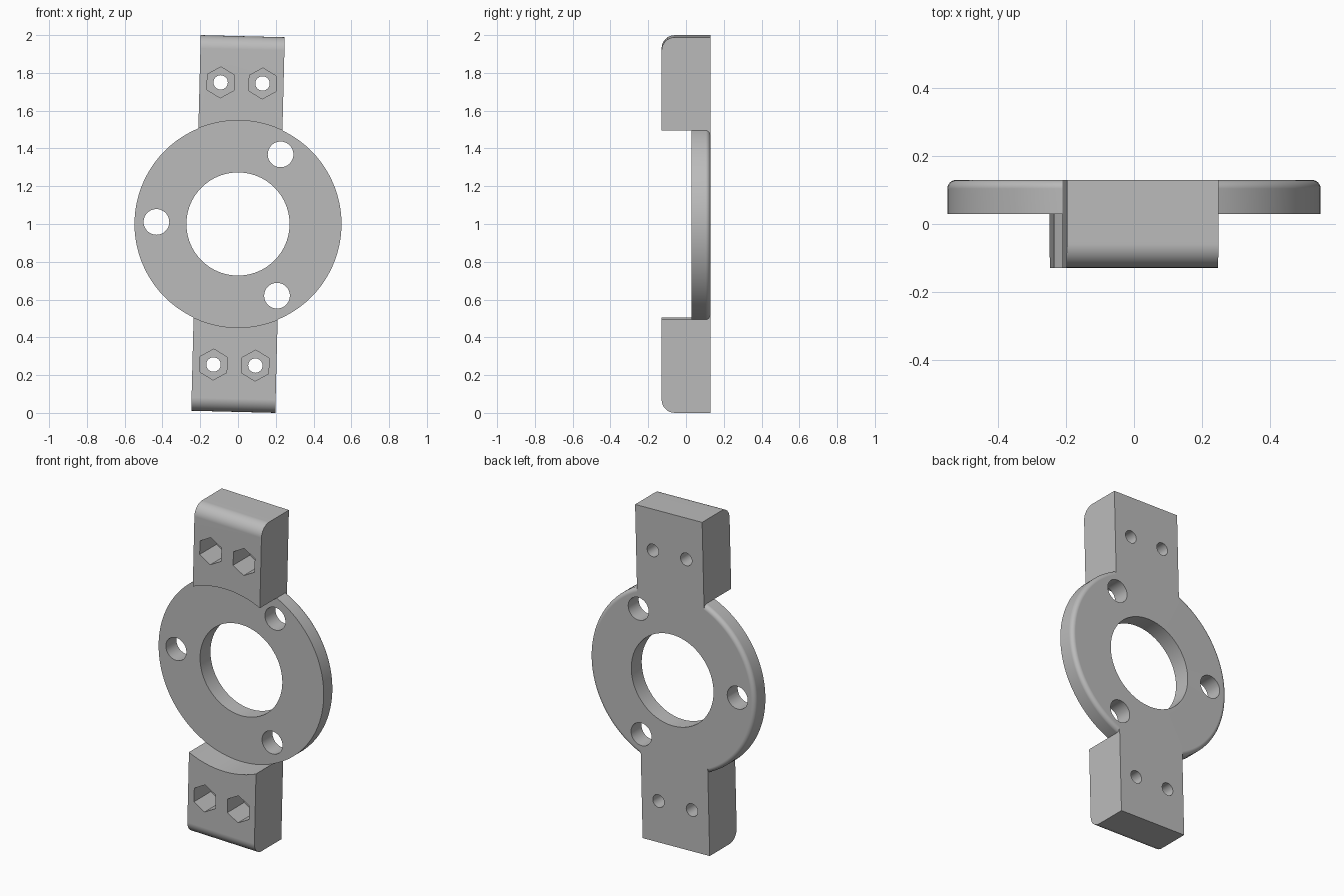
import bpy, bmesh
from math import sin, cos, pi, radians
from mathutils import Matrix

cube = bpy.data.objects.get("Cube")
if cube:
    bpy.data.objects.remove(cube, do_unlink=True)

FRONT, BACK, DISC_FRONT = -0.129, 0.129, 0.03
DISC_R, BORE_R, SEGMENTS = 0.548, 0.273, 128
TAB_HALF, TAB_END = 0.2225, 0.9945

grey = bpy.data.materials.new("plain_grey")
grey.use_nodes = True
grey.diffuse_color = (0.5, 0.5, 0.5, 1)
grey.node_tree.nodes["Principled BSDF"].inputs["Base Color"].default_value = (0.5, 0.5, 0.5, 1)


def finish(name, bm):
    bmesh.ops.recalc_face_normals(bm, faces=bm.faces)
    mesh = bpy.data.meshes.new(name)
    bm.to_mesh(mesh)
    bm.free()
    mesh.materials.append(grey)
    obj = bpy.data.objects.new(name, mesh)
    bpy.context.collection.objects.link(obj)
    return obj


def extrude(name, points, offset):
    bm = bmesh.new()
    face = bm.faces.new([bm.verts.new(p) for p in points])
    new = bmesh.ops.extrude_face_region(bm, geom=[face])["geom"]
    bmesh.ops.translate(bm, vec=offset, verts=[v for v in new if isinstance(v, bmesh.types.BMVert)])
    return finish(name, bm)


def prism(name, r, y0, y1, n, x=0, z=0, phase=0):
    """Prism with n sides along y."""
    angles = [2 * pi * i / n + phase for i in range(n)]
    return extrude(name, [(x + r * cos(a), y0, z + r * sin(a)) for a in angles], (0, y1 - y0, 0))


def revolve(name, profile):
    """Closed (radius, y) profile turned around the y axis."""
    bm = bmesh.new()
    rings = []
    for i in range(SEGMENTS):
        a = 2 * pi * i / SEGMENTS
        rings.append([bm.verts.new((r * cos(a), y, r * sin(a))) for r, y in profile])
    for i in range(SEGMENTS):
        p, q = rings[i - 1], rings[i]
        for j in range(len(profile)):
            bm.faces.new((p[j - 1], p[j], q[j], q[j - 1]))
    return finish(name, bm)


def combine(target, other, operation):
    mod = target.modifiers.new("combine", 'BOOLEAN')
    mod.object, mod.operation, mod.solver = other, operation, 'EXACT'
    bpy.context.view_layer.objects.active = target
    bpy.ops.object.modifier_apply(modifier=mod.name)
    bpy.data.objects.remove(other, do_unlink=True)


def rounded(cx, cy, r, steps=8):
    """Quarter arc from the +x direction to the +y direction."""
    return [(cx + r * cos(pi / 2 * i / steps), cy + r * sin(pi / 2 * i / steps)) for i in range(steps + 1)]


# Ring disc with a rounded rear rim
rim = 0.025
profile = [(BORE_R, BACK), (BORE_R, DISC_FRONT), (DISC_R, DISC_FRONT)]
profile += rounded(DISC_R - rim, BACK - rim, rim)
bracket = revolve("ring_bracket", profile)

# Upper and lower tabs, rounded along the outer front edge
corner = 0.07
for side in (1, -1):
    outline = [(BACK, 0.45), (BACK, TAB_END)]
    outline += [(-y, z) for y, z in reversed(rounded(-FRONT - corner, TAB_END - corner, corner))]
    outline += [(FRONT, 0.45)]
    tab = extrude("tab", [(-TAB_HALF, y, side * z) for y, z in outline], (2 * TAB_HALF, 0, 0))
    combine(bracket, tab, 'UNION')

# Round clearance in front of the disc
combine(bracket, prism("clearance", DISC_R, -0.3, DISC_FRONT, SEGMENTS), 'DIFFERENCE')

# Three fixing holes in the disc
for k in range(3):
    a = radians(60 + 120 * k)
    combine(bracket, prism("disc_hole", 0.068, -0.3, 0.3, 48, 0.432 * cos(a), 0.432 * sin(a)), 'DIFFERENCE')

# Bolt holes with hexagonal nut pockets in the tabs
for x in (-0.111, 0.111):
    for z in (-0.747, 0.747):
        combine(bracket, prism("nut_pocket", 0.082, -0.3, 0.03, 6, x, z, pi / 2), 'DIFFERENCE')
        combine(bracket, prism("bolt_hole", 0.038, -0.3, 0.3, 32, x, z), 'DIFFERENCE')

# Slight tilt, then stand on the ground
bracket.data.transform(Matrix.Translation((0, 0, 1)) @ Matrix.Rotation(radians(1.45), 4, 'Y'))

bpy.ops.object.select_all(action='DESELECT')
bracket.select_set(True)
bpy.context.view_layer.objects.active = bracket
bpy.ops.object.shade_smooth_by_angle(angle=radians(30))
weighted = bracket.modifiers.new("even_shading", 'WEIGHTED_NORMAL')
weighted.keep_sharp = True
